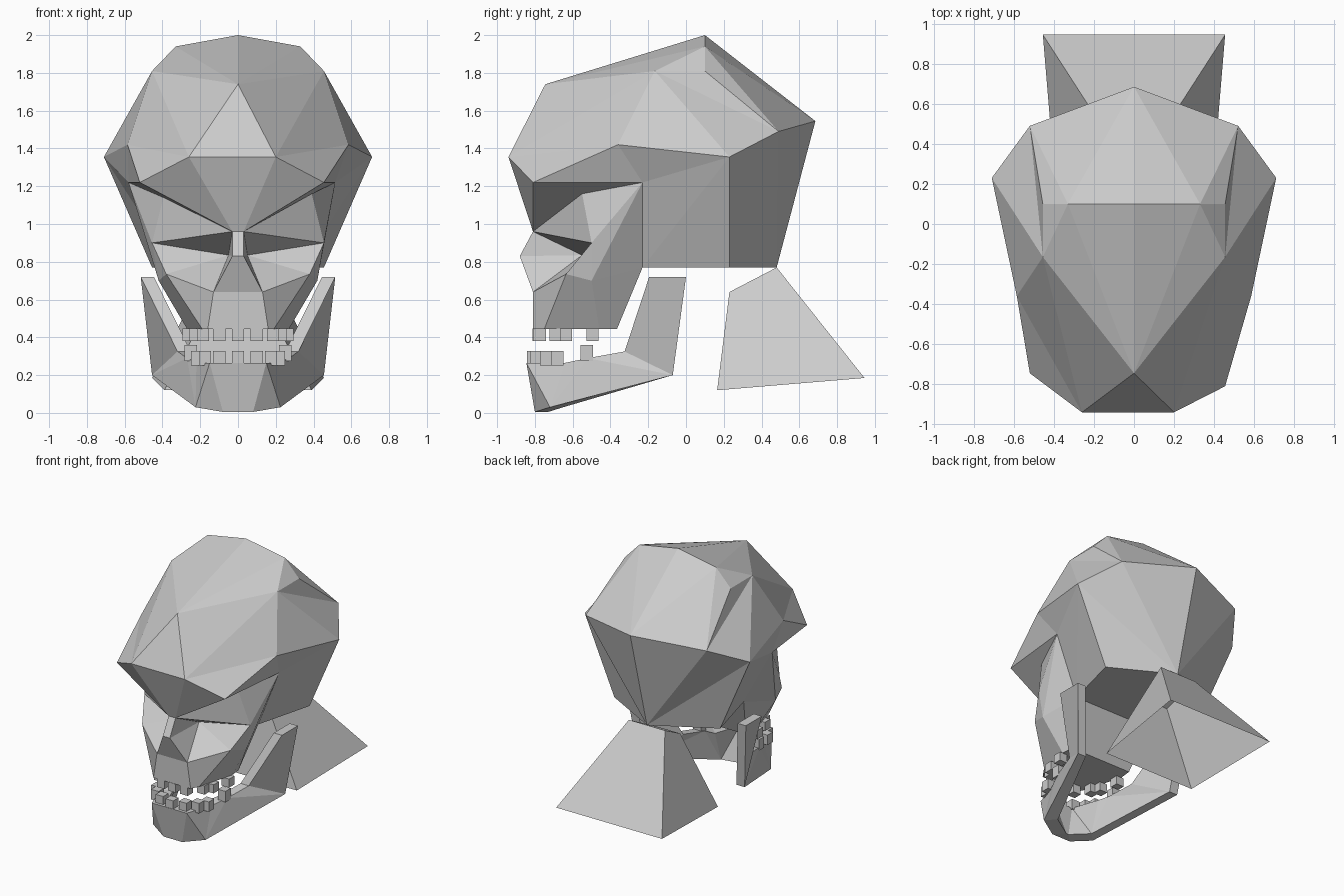
import bpy, bmesh
from math import copysign

if "Cube" in bpy.data.objects:
    bpy.data.objects.remove(bpy.data.objects["Cube"], do_unlink=True)

bone = bpy.data.materials.new("bone grey")
bone.use_nodes = True
bone.diffuse_color = (0.6, 0.6, 0.6, 1)
bone.node_tree.nodes["Principled BSDF"].inputs["Base Color"].default_value = (0.6, 0.6, 0.6, 1)


def finish(name, bm):
    mesh = bpy.data.meshes.new(name)
    bm.to_mesh(mesh)
    bm.free()
    mesh.materials.append(bone)
    obj = bpy.data.objects.new(name, mesh)
    bpy.context.collection.objects.link(obj)


def faceted(points, half, middle, moved=None):
    """Faces in half are repeated on both sides, faces in middle span the two.
    '~name' is the partner of a point on the -x side."""
    bm = bmesh.new()
    verts = {}
    for key, co in points.items():
        verts[key] = verts["~" + key] = bm.verts.new(co)
        if co[0]:
            other = (moved or {}).get(key, (-co[0], co[1], co[2]))
            verts["~" + key] = bm.verts.new(other)
    for face in half:
        names = face.split()
        bm.faces.new([verts[n] for n in names])
        bm.faces.new([verts["~" + n] for n in reversed(names)])
    for face in middle:
        bm.faces.new([verts[n] for n in face.split()])
    bmesh.ops.recalc_face_normals(bm, faces=bm.faces)
    return bm


# Cranium and upper face
skull_points = {
    "forehead": (0, -.745, 1.74), "crown": (0, .1, 2), "nape": (0, .685, 1.545),
    "base": (0, .48, .77),
    "front_top": (.455, -.165, 1.81), "crown_side": (.33, .1, 1.94),
    "top_side": (.455, .1, 1.81), "back_side": (.52, .49, 1.49),
    "widest": (.71, .23, 1.355), "side": (.585, -.36, 1.42),
    "brow": (.2, -.94, 1.355), "brow_end": (.455, -.81, 1.22),
    "temple": (.515, -.23, 1.22), "low_back": (.455, .23, .77),
    "low_front": (.335, -.23, .77),
    "bridge": (.03, -.81, .96), "nose_tip": (.03, -.88, .83),
    "nose_base": (.13, -.81, .64), "socket": (.05, -.55, .835),
    "socket_end": (.455, -.5, .9), "socket_top": (.39, -.55, 1.16),
    "cheek": (.38, -.635, .735), "cheek_back": (.42, -.5, .7),
    "gum_front": (.16, -.81, .445), "gum_corner": (.19, -.75, .445),
    "gum_side": (.27, -.46, .445), "gum_back": (.26, -.365, .445),
}
skull_half = [
    # dome
    "forehead crown_side crown", "forehead front_top crown_side",
    "front_top top_side crown_side", "front_top back_side top_side",
    "front_top widest back_side", "top_side back_side crown_side",
    "crown_side nape crown", "crown_side back_side nape",
    "back_side base nape", "back_side widest base", "widest low_back base",
    # forehead and temples
    "front_top side widest", "brow side front_top", "forehead brow front_top",
    "brow brow_end side", "brow_end temple side", "side temple widest",
    "temple low_front widest", "widest low_front low_back",
    # eye sockets
    "brow_end bridge temple", "brow bridge brow_end", "bridge socket_top temple",
    "bridge socket_end socket_top", "socket_top socket_end temple",
    "bridge socket socket_end",
    # nose, cheeks and upper jaw
    "bridge nose_tip socket", "nose_tip nose_base socket",
    "socket nose_base cheek", "socket cheek socket_end",
    "socket_end cheek cheek_back", "socket_end cheek_back temple",
    "cheek_back low_front temple", "cheek_back gum_side gum_back low_front",
    "cheek gum_corner gum_side cheek_back",
    "nose_base gum_front gum_corner cheek",
]
skull_middle = [
    "forehead ~brow brow", "brow ~brow ~bridge bridge",
    "bridge ~bridge ~nose_tip nose_tip", "nose_tip ~nose_tip ~nose_base nose_base",
    "nose_base ~nose_base ~gum_front gum_front",
    "gum_front ~gum_front ~gum_corner gum_corner",
    "gum_corner ~gum_corner ~gum_side gum_side",
    "gum_side ~gum_side ~gum_back gum_back",
    "gum_back ~gum_back ~low_front low_front",
    "low_front ~low_front ~low_back low_back", "low_back ~low_back base",
]
# The brow is slightly uneven
uneven = {"brow": (-.26, -.94, 1.355), "brow_end": (-.52, -.745, 1.22),
          "temple": (-.58, -.23, 1.22)}
finish("skull", faceted(skull_points, skull_half, skull_middle, uneven))

# Lower jaw: an outer shell thickened sideways, and backward at the chin
jaw_points = {
    "hinge_back": (.515, 0, .72), "hinge_front": (.515, -.195, .72),
    "bend": (.32, -.325, .325), "angle": (.455, -.07, .2),
    "rim_side": (.27, -.52, .29), "rim_corner": (.22, -.64, .265),
    "rim_front": (.15, -.845, .265), "chin_side": (.225, -.72, .03),
    "chin": (.08, -.8, .005),
}
jaw = faceted(jaw_points, [
    "hinge_back hinge_front bend angle", "bend rim_side angle",
    "rim_side chin_side angle", "rim_side rim_corner chin_side",
    "rim_corner rim_front chin_side", "rim_front chin chin_side",
], ["rim_front ~rim_front ~chin chin"])
inner = bmesh.ops.extrude_face_region(jaw, geom=jaw.faces[:], use_keep_orig=True)["geom"]
for v in inner:
    if isinstance(v, bmesh.types.BMVert):
        v.co.x -= copysign(.07, v.co.x)
        if v.co.y < -.6:
            v.co.y += .07
bmesh.ops.recalc_face_normals(jaw, faces=jaw.faces)
finish("lower_jaw", jaw)

# Neck wedge, hollow underneath
neck_points = {
    "top_back": (.155, .48, .77), "top_front": (.11, .23, .64),
    "foot_back": (.455, .945, .185), "foot_front": (.39, .165, .12),
}
finish("neck", faceted(neck_points, ["top_back top_front foot_front foot_back"], [
    "top_back ~top_back ~top_front top_front",
    "top_back foot_back ~foot_back ~top_back",
    "top_front ~top_front ~foot_front foot_front",
]))


# Teeth
def teeth(name, spots, low, high):
    bm = bmesh.new()
    for x, y in spots:
        for side in ((1, -1) if x else (1,)):
            made = bmesh.ops.create_cube(bm, size=1)["verts"]
            bmesh.ops.scale(bm, vec=(.065, .065, high - low), verts=made)
            bmesh.ops.translate(bm, vec=(x * side, y, (low + high) / 2), verts=made)
    finish(name, bm)


teeth("upper_teeth", [(0, -.78), (.1, -.775), (.185, -.69), (.225, -.635), (.26, -.495)], .38, .447)
teeth("lower_teeth", [(0, -.81), (.1, -.79), (.175, -.74), (.215, -.68)], .25, .328)
teeth("lower_back_teeth", [(.25, -.525)], .275, .36)
